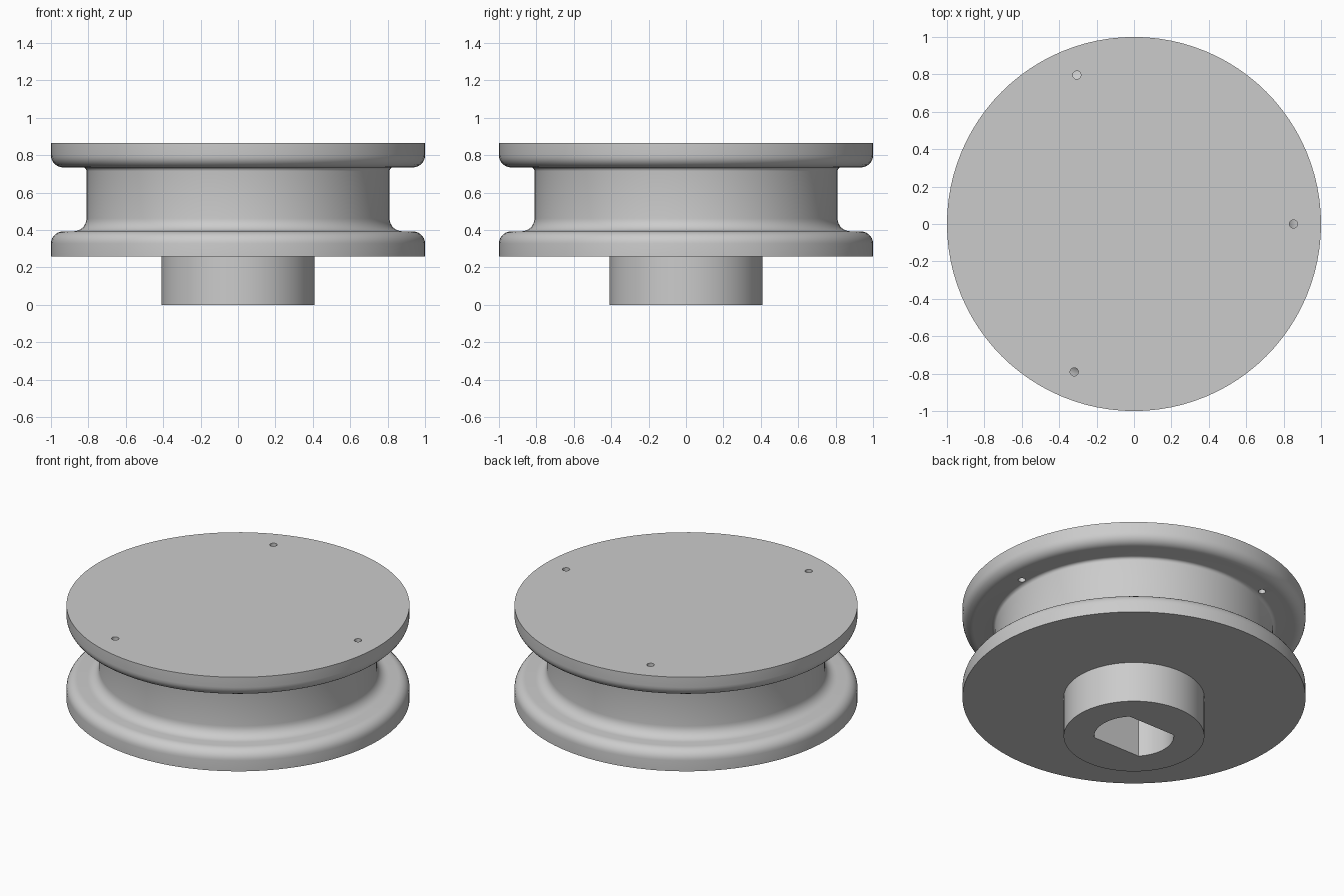
import bpy, bmesh
from math import sin, cos, pi, radians, asin
from mathutils import Vector

SEGMENTS = 96

cube = bpy.data.objects.get("Cube")
if cube:
    bpy.data.objects.remove(cube, do_unlink=True)

# Single plain grey
grey = bpy.data.materials.new("plain grey")
grey.use_nodes = True
grey.diffuse_color = (0.6, 0.6, 0.6, 1)
grey.node_tree.nodes["Principled BSDF"].inputs["Base Color"].default_value = grey.diffuse_color


def add_object(name, bm):
    bmesh.ops.recalc_face_normals(bm, faces=bm.faces)
    mesh = bpy.data.meshes.new(name)
    bm.to_mesh(mesh)
    bm.free()
    mesh.materials.append(grey)
    obj = bpy.data.objects.new(name, mesh)
    bpy.context.collection.objects.link(obj)
    return obj


def arc(cx, cy, radius, start, end, steps=7):
    """Points along an arc, angles in degrees."""
    angles = [radians(start + (end - start) * i / steps) for i in range(steps + 1)]
    return [(cx + radius * cos(a), cy + radius * sin(a)) for a in angles]


def lathe(name, profile):
    """Turn a (radius, height) profile about z and cap both ends."""
    bm = bmesh.new()
    rings = [[bm.verts.new((r * cos(2 * pi * i / SEGMENTS), r * sin(2 * pi * i / SEGMENTS), z))
              for i in range(SEGMENTS)] for r, z in profile]
    for low, high in zip(rings, rings[1:]):
        for i in range(SEGMENTS):
            j = (i + 1) % SEGMENTS
            bm.faces.new((low[i], low[j], high[j], high[i]))
    bm.faces.new(rings[0])
    bm.faces.new(rings[-1])
    return add_object(name, bm)


def prism(name, outline, bottom, top):
    bm = bmesh.new()
    base = bm.faces.new([bm.verts.new((x, y, bottom)) for x, y in outline])
    raised = bmesh.ops.extrude_face_region(bm, geom=[base])
    verts = [v for v in raised["geom"] if isinstance(v, bmesh.types.BMVert)]
    bmesh.ops.translate(bm, verts=verts, vec=Vector((0, 0, top - bottom)))
    return add_object(name, bm)


# Spool: hub, lower flange, filleted drum, upper flange
profile = [(0.41, 0), (0.41, 0.26), (1, 0.26)]
profile += arc(0.935, 0.328, 0.065, 0, 90)           # lower rim rounding
profile += arc(0.88, 0.463, 0.07, 270, 180)          # lower drum fillet
profile += arc(0.83, 0.715, 0.02, 180, 90, 4)        # upper drum fillet
profile += arc(0.935, 0.80, 0.065, 270, 360)         # upper rim rounding
profile += [(1, 0.865)]
spool = lathe("spool", profile)

# Shaft bore with two flats
bore_radius, half_flat = 0.232, 0.16
corner = asin(half_flat / bore_radius) * 180 / pi
outline = arc(0, 0, bore_radius, -corner, corner, 16)
outline += arc(0, 0, bore_radius, 180 - corner, 180 + corner, 16)
cutters = [prism("shaft_bore_cutter", outline, -0.1, 0.6)]

# Three pin holes through the upper flange
for angle in (0, 111, 248):
    x, y = 0.853 * cos(radians(angle)), 0.853 * sin(radians(angle))
    cutters.append(prism("pin_hole_cutter", arc(x, y, 0.022, 0, 345, 23), 0.6, 1))

for cutter in cutters:
    cutter.hide_render = True
    cut = spool.modifiers.new("cut", "BOOLEAN")
    cut.operation = "DIFFERENCE"
    cut.solver = "EXACT"
    cut.object = cutter

# Bake the cuts, then discard the cutters
depsgraph = bpy.context.evaluated_depsgraph_get()
cut_mesh = bpy.data.meshes.new_from_object(spool.evaluated_get(depsgraph))
spool.modifiers.clear()
spool.data = cut_mesh
for cutter in cutters:
    bpy.data.objects.remove(cutter, do_unlink=True)

# Smooth curves, crisp edges
bpy.ops.object.select_all(action="DESELECT")
spool.select_set(True)
bpy.context.view_layer.objects.active = spool
bpy.ops.object.shade_smooth_by_angle(angle=radians(30))
